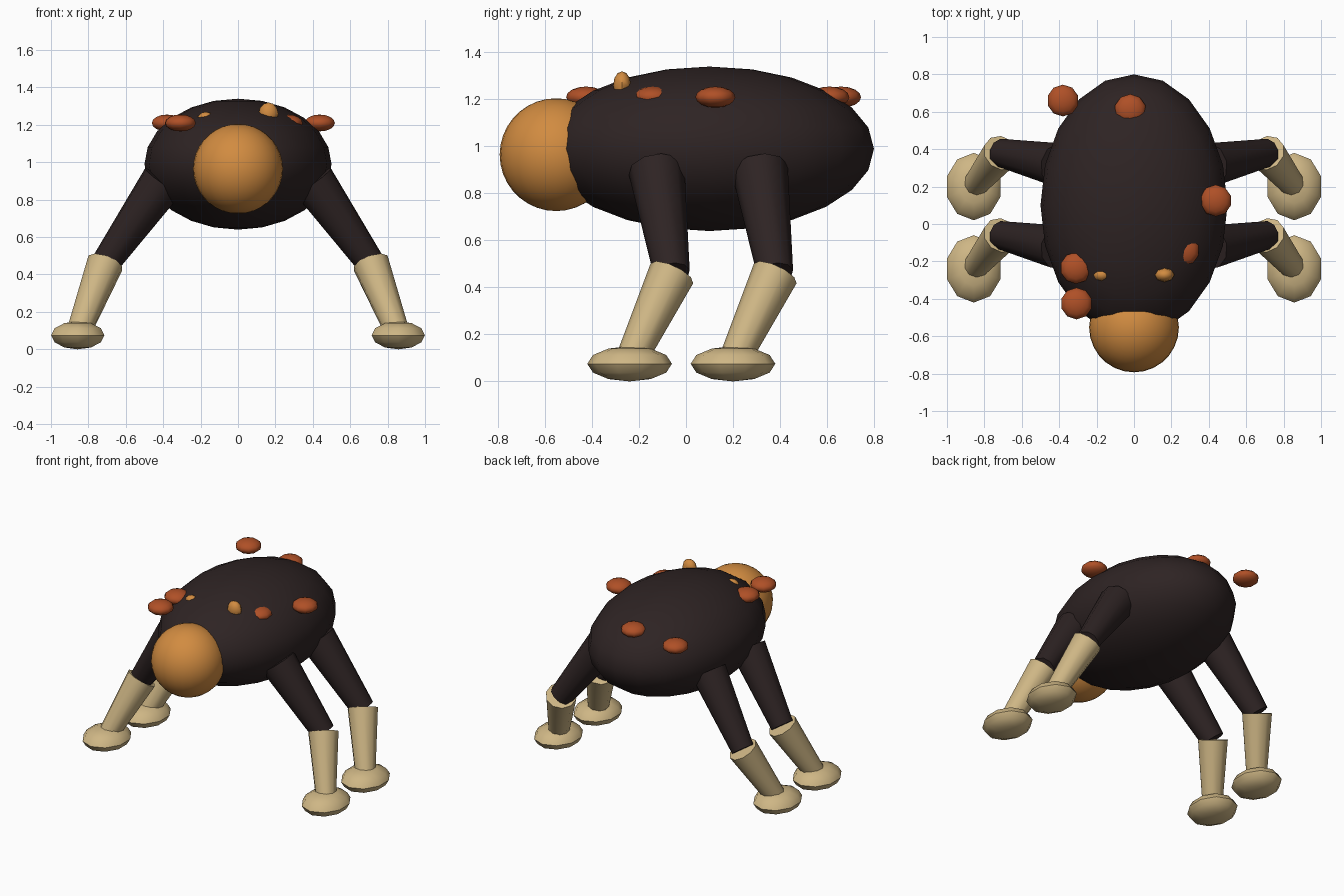
import bpy
from mathutils import Vector

if "Cube" in bpy.data.objects:
    bpy.data.objects.remove(bpy.data.objects["Cube"])


def material(name, rgb):
    m = bpy.data.materials.new(name)
    m.diffuse_color = (*rgb, 1)
    m.use_nodes = True
    m.node_tree.nodes["Principled BSDF"].inputs["Base Color"].default_value = m.diffuse_color
    return m


DARK = material("dark_brown", (0.027, 0.017, 0.017))
ORANGE = material("warm_orange", (0.64, 0.26, 0.052))
RUST = material("rust_red", (0.43, 0.08, 0.02))
CREAM = material("cream", (0.62, 0.47, 0.235))


def finish(name, mat):
    o = bpy.context.object
    o.name = name
    o.data.materials.append(mat)
    bpy.ops.object.shade_smooth_by_angle(angle=0.9)
    return o


def ellipsoid(name, centre, radii, mat, segments, rings):
    bpy.ops.mesh.primitive_uv_sphere_add(segments=segments, ring_count=rings,
                                         radius=1, location=centre)
    bpy.context.object.scale = radii
    bpy.ops.object.transform_apply(location=False, rotation=False, scale=True)
    return finish(name, mat)


def limb(name, a, b, r1, r2, mat):
    # tapered cylinder running from a to b
    a, b = Vector(a), Vector(b)
    bpy.ops.mesh.primitive_cone_add(vertices=10, radius1=r1, radius2=r2,
                                    depth=(b - a).length, location=(a + b) / 2)
    o = bpy.context.object
    o.rotation_euler = (b - a).to_track_quat('Z', 'Y').to_euler()
    return finish(name, mat)


# body and head
ellipsoid("body", (0, 0.1, 0.99), (0.5, 0.7, 0.35), DARK, 20, 12)
ellipsoid("head", (0, -0.553, 0.965), (0.24, 0.24, 0.24), ORANGE, 28, 18)

# four legs: thigh, shin and foot
for end, dy in (("front", 0), ("back", 0.44)):
    for side, s in (("left", -1), ("right", 1)):
        tag = end + "_" + side
        hip = (0.40 * s, -0.125 + dy, 0.90)
        knee = (0.71 * s, -0.06 + dy, 0.46)
        ankle = (0.857 * s, -0.24 + dy, 0.08)
        limb("thigh_" + tag, hip, knee, 0.12, 0.077, DARK)
        limb("shin_" + tag, knee, ankle, 0.1, 0.065, CREAM)
        ellipsoid("foot_" + tag, (0.857 * s, -0.24 + dy, 0.075),
                  (0.15, 0.18, 0.075), CREAM, 10, 6)

# flat spots scattered over the back
spots = [(-0.38, 0.66), (-0.02, 0.61), (0.437, 0.125),
         (-0.307, -0.425), (-0.31, -0.235), (0.265, -0.14)]
for i, (x, y) in enumerate(spots):
    ellipsoid("spot_%d" % (i + 1), (x, y, 1.21), (0.085, 0.085, 0.045), RUST, 10, 8)

# small bumps behind the head
ellipsoid("bump_right", (0.163, -0.272, 1.26), (0.053, 0.038, 0.06), ORANGE, 8, 6)
ellipsoid("bump_left", (-0.172, -0.272, 1.222), (0.05, 0.037, 0.048), ORANGE, 8, 6)
